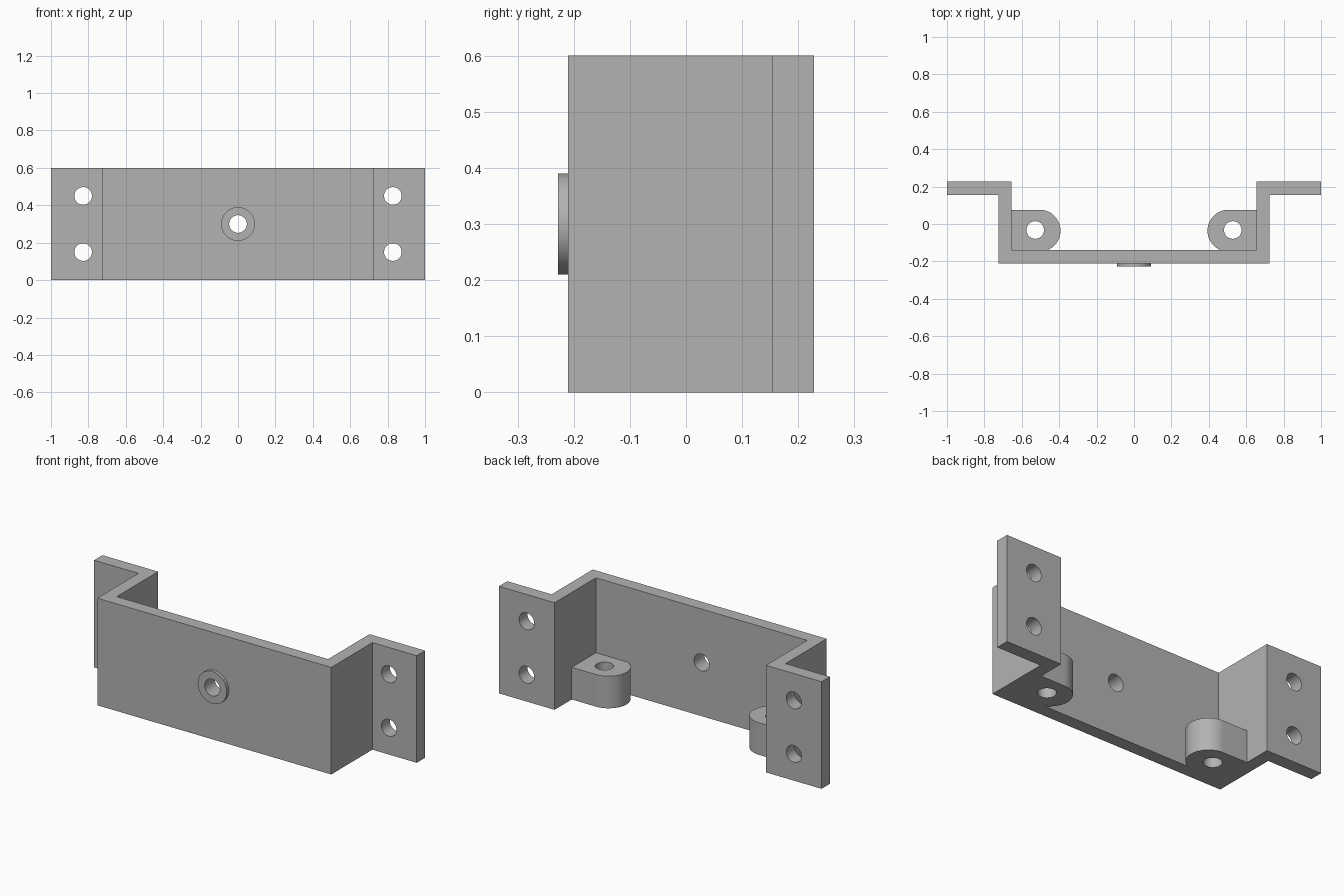
import bpy, bmesh, math
from mathutils import Matrix, Vector

cube = bpy.data.objects.get("Cube")
if cube:
    bpy.data.objects.remove(cube, do_unlink=True)

grey = bpy.data.materials.new("plain grey")
grey.use_nodes = True
colour = (0.45, 0.45, 0.45, 1)
grey.diffuse_color = colour
grey.node_tree.nodes["Principled BSDF"].inputs["Base Color"].default_value = colour

HEIGHT, HOLE_R = 0.6, 0.047
FRONT, INNER, STEP, BACK = -0.21, -0.138, 0.154, 0.228
WALL_OUT, WALL_IN = 0.725, 0.655


def add_object(name, bm):
    bmesh.ops.recalc_face_normals(bm, faces=bm.faces)
    mesh = bpy.data.meshes.new(name)
    bm.to_mesh(mesh)
    bm.free()
    mesh.materials.append(grey)
    ob = bpy.data.objects.new(name, mesh)
    bpy.context.collection.objects.link(ob)
    return ob


def extrude_profile(name, points, height):
    bm = bmesh.new()
    face = bm.faces.new([bm.verts.new((x, y, 0)) for x, y in points])
    top = bmesh.ops.extrude_face_region(bm, geom=[face])
    verts = [g for g in top["geom"] if isinstance(g, bmesh.types.BMVert)]
    bmesh.ops.translate(bm, verts=verts, vec=(0, 0, height))
    return add_object(name, bm)


def cylinder(name, centre, radius, depth, axis):
    bm = bmesh.new()
    turn = Vector(axis).to_track_quat("Z", "Y").to_matrix().to_4x4()
    bmesh.ops.create_cone(bm, cap_ends=True, segments=64, radius1=radius,
                          radius2=radius, depth=depth,
                          matrix=Matrix.Translation(centre) @ turn)
    return add_object(name, bm)


def drill(ob, centre, axis):
    cutter = cylinder("hole_cutter", centre, HOLE_R, 1.0, axis)
    cutter.hide_render = True
    mod = ob.modifiers.new("hole", "BOOLEAN")
    mod.operation, mod.solver, mod.object = "DIFFERENCE", "EXACT", cutter
    bpy.context.view_layer.objects.active = ob
    bpy.ops.object.modifier_apply(modifier=mod.name)
    bpy.data.objects.remove(cutter, do_unlink=True)


# Folded bracket: half profile mirrored into a hat section
outer = [(WALL_OUT, FRONT), (WALL_OUT, STEP), (1, STEP)]
inner = [(1, BACK), (WALL_IN, BACK), (WALL_IN, INNER)]
half = outer + inner
bracket = extrude_profile("bracket", half + [(-x, y) for x, y in reversed(half)], HEIGHT)
for side in (-1, 1):
    for z in (0.15, 0.45):
        drill(bracket, (side * 0.828, BACK, z), (0, 1, 0))

# Raised ring on the front, with its hole through the plate
ring = cylinder("front_ring", (0, FRONT - 0.009, 0.3), 0.09, 0.018, (0, 1, 0))
for part in (bracket, ring):
    drill(part, (0, FRONT, 0.3), (0, 1, 0))

# Rounded lugs in the lower inner corners
LUG_X, LUG_Y, LUG_R = 0.505, -0.036, 0.112
start, end = math.pi / 2, math.pi + math.asin((LUG_Y - INNER) / LUG_R)
arc = []
for i in range(41):
    a = start + (end - start) * i / 40
    arc.append((LUG_X + LUG_R * math.cos(a), LUG_Y + LUG_R * math.sin(a)))
lug_profile = [(WALL_IN, INNER), (WALL_IN, LUG_Y + LUG_R)] + arc
parts = [bracket, ring]
for side, name in ((1, "left_lug"), (-1, "right_lug")):
    lug = extrude_profile(name, [(side * x, y) for x, y in lug_profile], 0.18)
    drill(lug, (side * 0.528, LUG_Y + 0.004, 0.1), (0, 0, 1))
    parts.append(lug)

# Smooth round surfaces, sharp corners
bpy.ops.object.select_all(action="DESELECT")
for ob in parts:
    ob.select_set(True)
bpy.context.view_layer.objects.active = bracket
bpy.ops.object.shade_smooth_by_angle(angle=math.radians(30))
